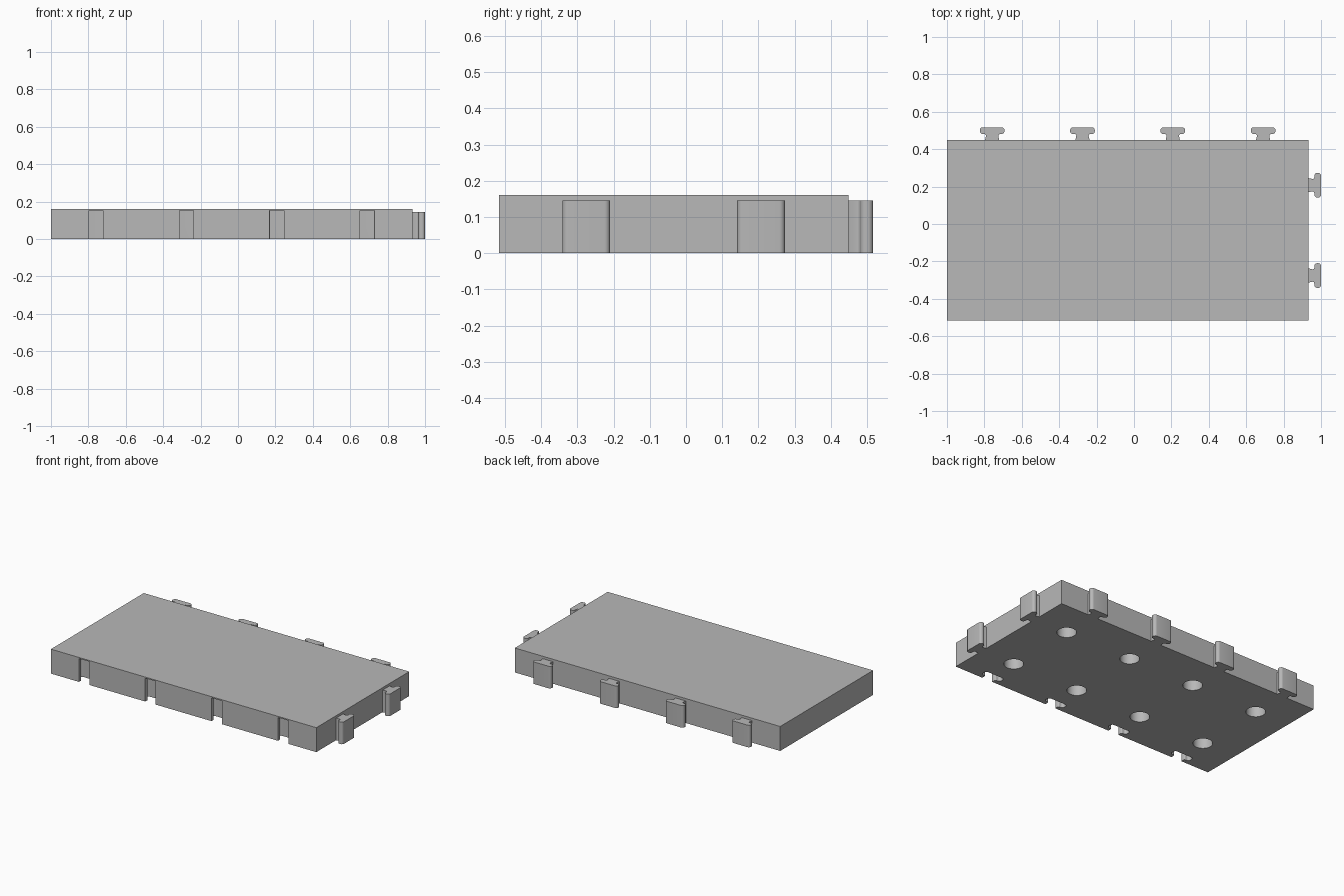
import bpy, bmesh, math
from mathutils import Matrix, Vector

if "Cube" in bpy.data.objects:
    bpy.data.objects.remove(bpy.data.objects["Cube"], do_unlink=True)

CELL = 0.483                      # pitch of the connectors
X0, Y0 = -1.0, -0.517             # body corner
X1, Y1 = X0 + 4 * CELL, Y0 + 2 * CELL
HEIGHT, TAB_H, SLOT_H = 0.161, 0.145, 0.153
HOLE_R, HOLE_DEPTH = 0.058, 0.13
xs = [X0 + CELL * (i + 0.5) for i in range(4)]
ys = [Y0 + CELL * (i + 0.5) for i in range(2)]

grey = bpy.data.materials.new("plain grey")
grey.use_nodes = True
grey.diffuse_color = (0.48, 0.48, 0.48, 1)
grey.node_tree.nodes["Principled BSDF"].inputs["Base Color"].default_value = grey.diffuse_color


def arc(cx, cy, r, start, end, steps=6):
    """Points on an arc, angles in degrees."""
    angles = [math.radians(start + (end - start) * i / steps) for i in range(steps + 1)]
    return [(cx + r * math.cos(a), cy + r * math.sin(a)) for a in angles]


def t_profile(base, neck, head, under, depth, r):
    """Rounded T outline growing along +y from y = 0."""
    half = [(base, 0)]
    half += arc(neck + 0.01, under - 0.01, 0.01, 180, 90, 4)
    half += arc(head - r, under + r, r, -90, 0)
    half += arc(head - r, depth - r, r, 0, 90)
    return half + [(-x, y) for x, y in reversed(half)]


def prism(bm, points, z0, z1, matrix=Matrix()):
    """Extrude an outline straight up."""
    verts = [bm.verts.new(matrix @ Vector((x, y, z0))) for x, y in points]
    face = bm.faces.new(verts)
    top = bmesh.ops.extrude_face_region(bm, geom=[face])["geom"]
    bmesh.ops.translate(bm, vec=(0, 0, z1 - z0),
                        verts=[v for v in top if isinstance(v, bmesh.types.BMVert)])


def make_object(name, bm):
    bmesh.ops.recalc_face_normals(bm, faces=bm.faces)
    mesh = bpy.data.meshes.new(name)
    bm.to_mesh(mesh)
    bm.free()
    mesh.materials.append(grey)
    obj = bpy.data.objects.new(name, mesh)
    bpy.context.collection.objects.link(obj)
    return obj


def smooth(obj):
    bpy.ops.object.select_all(action="DESELECT")
    obj.select_set(True)
    bpy.context.view_layer.objects.active = obj
    bpy.ops.object.shade_smooth_by_angle(angle=math.radians(35))


# Tile body
bm = bmesh.new()
prism(bm, [(X0, Y0), (X1, Y0), (X1, Y1), (X0, Y1)], 0, HEIGHT)
body = make_object("tile_body", bm)

# Cutters: front sockets and underside peg holes
bm = bmesh.new()
socket = t_profile(0.0385, 0.0375, 0.07, 0.028, 0.072, 0.016)
socket = [(x, -0.02 if y == 0 else y) for x, y in socket]
for x in xs:
    prism(bm, socket, -0.05, SLOT_H, Matrix.Translation((x, Y0, 0)))
    for y in ys:
        prism(bm, arc(x, y, HOLE_R, 0, 360, 40)[:-1], -0.05, HOLE_DEPTH)
cutter = make_object("recess_cutter", bm)
cutter.hide_render = True

cut = body.modifiers.new("recesses", "BOOLEAN")
cut.operation, cut.solver, cut.object = "DIFFERENCE", "EXACT", cutter
bpy.context.view_layer.objects.active = body
body.select_set(True)
bpy.ops.object.modifier_apply(modifier=cut.name)
bpy.data.objects.remove(cutter, do_unlink=True)
smooth(body)

# Connector tabs on the back and on the left end
tab = t_profile(0.038, 0.033, 0.066, 0.032, 0.068, 0.016)
places = [("back_tab", Matrix.Translation((x, Y1, 0))) for x in xs]
places += [("left_tab", Matrix.Translation((X1, y, 0)) @ Matrix.Rotation(-math.pi / 2, 4, "Z"))
           for y in ys]
for name, matrix in places:
    bm = bmesh.new()
    prism(bm, tab, 0, TAB_H, matrix)
    smooth(make_object(name, bm))
